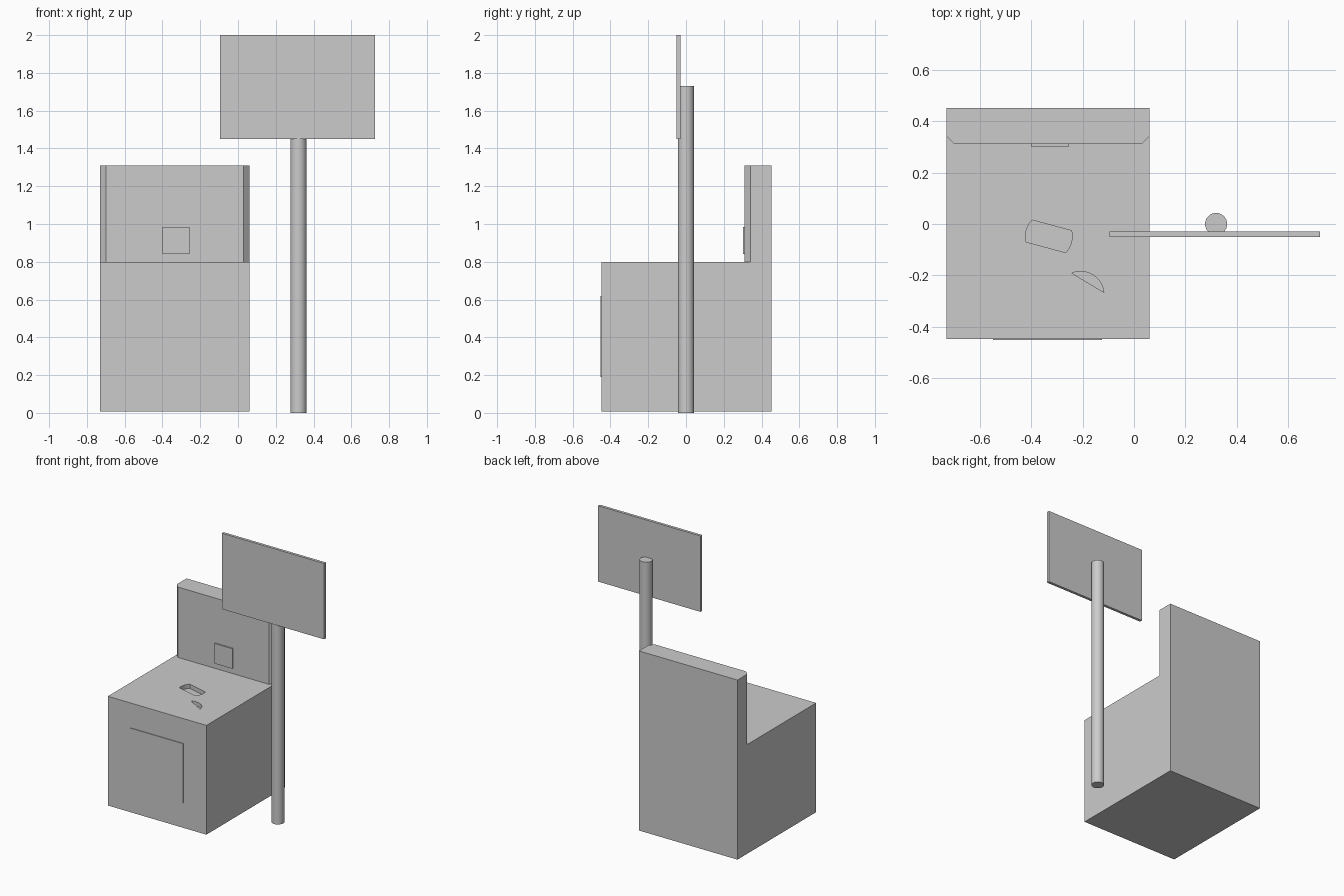
import bpy, bmesh, math
from mathutils import Vector, Matrix

cube = bpy.data.objects.get("Cube")
if cube:
    bpy.data.objects.remove(cube, do_unlink=True)

grey = bpy.data.materials.new("light_grey")
grey.use_nodes = True
grey.diffuse_color = (0.6, 0.6, 0.6, 1)
grey.node_tree.nodes["Principled BSDF"].inputs["Base Color"].default_value = (0.6, 0.6, 0.6, 1)


def prism(name, outline, start, end, axis="z"):
    """Extrude a 2D outline: (x, y) along z, or (y, z) along x."""
    bm = bmesh.new()
    place = (lambda a, b: (a, b, start)) if axis == "z" else (lambda a, b: (start, a, b))
    face = bm.faces.new([bm.verts.new(place(a, b)) for a, b in outline])
    grown = bmesh.ops.extrude_face_region(bm, geom=[face])["geom"]
    step = Vector((0, 0, end - start)) if axis == "z" else Vector((end - start, 0, 0))
    bmesh.ops.translate(bm, vec=step, verts=[v for v in grown if isinstance(v, bmesh.types.BMVert)])
    bmesh.ops.recalc_face_normals(bm, faces=bm.faces)
    mesh = bpy.data.meshes.new(name)
    bm.to_mesh(mesh)
    bm.free()
    mesh.materials.append(grey)
    obj = bpy.data.objects.new(name, mesh)
    bpy.context.collection.objects.link(obj)
    return obj


def box(name, x0, x1, y0, y1, z0, z1):
    return prism(name, [(x0, y0), (x1, y0), (x1, y1), (x0, y1)], z0, z1)


def arc(centre, radius, start, end, steps=14):
    """Points on a circle between two angles in degrees."""
    angles = [math.radians(start + (end - start) * i / steps) for i in range(steps + 1)]
    return [(centre[0] + radius * math.cos(a), centre[1] + radius * math.sin(a)) for a in angles]


def cut(target, cutter):
    cutter.hide_render = True
    mod = target.modifiers.new("cut", "BOOLEAN")
    mod.operation = "DIFFERENCE"
    mod.solver = "EXACT"
    mod.object = cutter
    bpy.context.view_layer.objects.active = target
    bpy.ops.object.modifier_apply(modifier=mod.name)
    bpy.data.objects.remove(cutter, do_unlink=True)


# Cabinet with a raised back
LEFT, RIGHT, FRONT, BACK = -0.73, 0.06, -0.448, 0.453
SEAT, BACK_FRONT, BOTTOM = 0.80, 0.311, 0.008
body = prism("cabinet_body", [(FRONT, BOTTOM), (BACK, BOTTOM), (BACK, 1.31),
                              (BACK_FRONT, 1.31), (BACK_FRONT, SEAT), (FRONT, SEAT)],
             LEFT, RIGHT, axis="x")

# Chamfered front corners of the raised back
for x, side in ((LEFT, 1), (RIGHT, -1)):
    cut(body, prism("corner_cutter", [(x + side * 0.05, BACK_FRONT - 0.02),
                                      (x - side * 0.02, BACK_FRONT + 0.05),
                                      (x - side * 0.02, BACK_FRONT - 0.02)], SEAT, 1.4))

# Two shallow recesses in the top, both parts of a disc
RADIUS, DEPTH = 0.091, 0.03
slab = arc((-0.332, -0.048), RADIUS, -44, 14) + arc((-0.332, -0.048), RADIUS, 136, 194)
cut(body, prism("slab_cutter", slab, SEAT - DEPTH, SEAT + 0.05))
segment = arc((-0.208, -0.276), RADIUS, 6, 112)
cut(body, prism("segment_cutter", segment, SEAT - DEPTH, SEAT + 0.05))

# Thin door on the front and small panel on the raised back
box("front_door", -0.55, -0.125, FRONT - 0.005, FRONT, 0.19, 0.62)
box("back_panel", -0.40, -0.256, BACK_FRONT - 0.01, BACK_FRONT, 0.84, 0.985)

# Sign on a round pole
box("sign_board", -0.095, 0.725, -0.05, -0.03, 1.45, 2.0)
bpy.ops.mesh.primitive_cylinder_add(vertices=32, radius=0.043, depth=1.73, location=(0.32, 0, 0.865))
pole = bpy.context.object
pole.name = "sign_pole"
pole.data.materials.append(grey)
bpy.ops.object.shade_smooth_by_angle(angle=math.radians(40))
